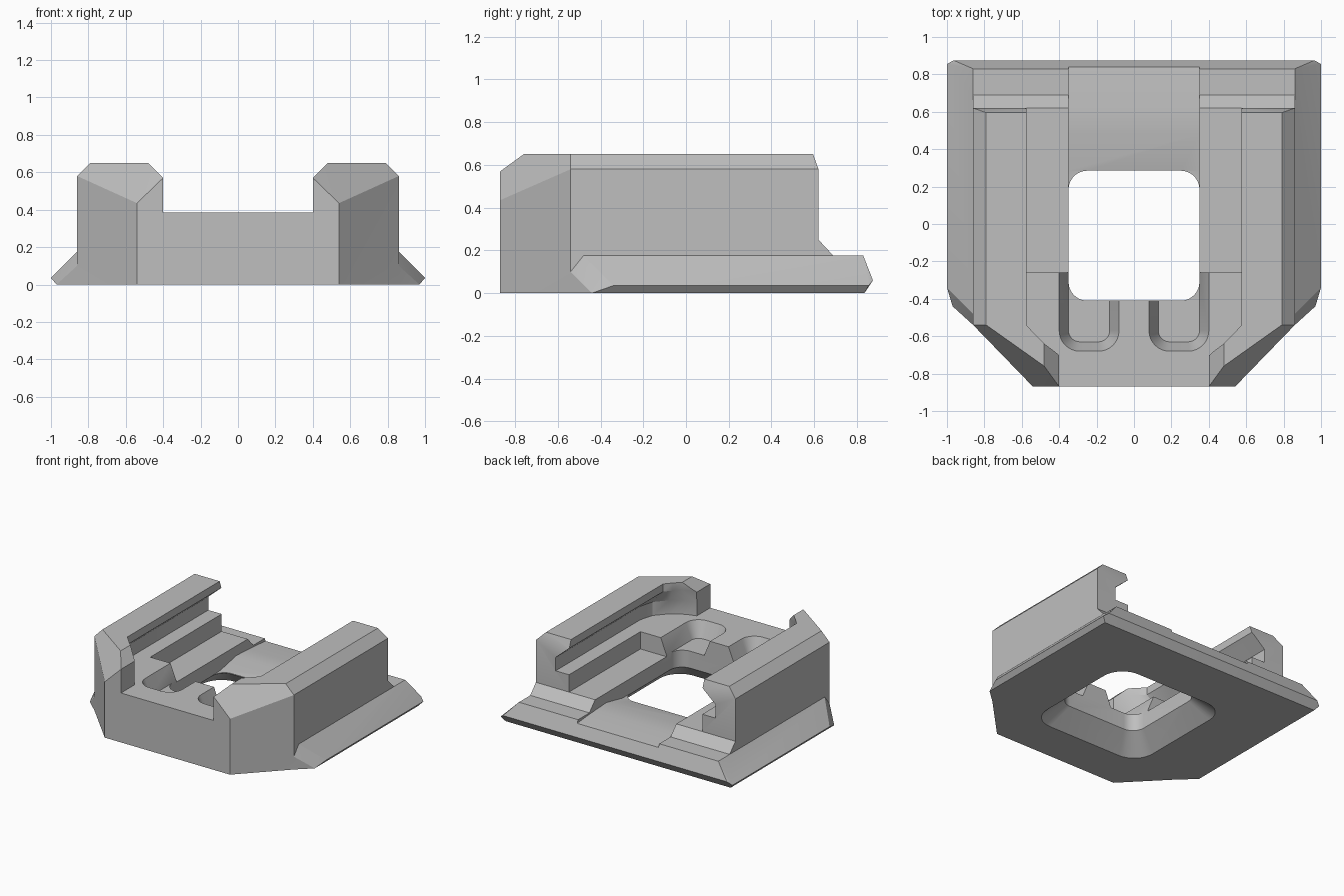
import bpy, bmesh, math

if "Cube" in bpy.data.objects:
    bpy.data.objects.remove(bpy.data.objects["Cube"])

grey = bpy.data.materials.new("plain_grey")
grey.use_nodes = True
tone = (0.52, 0.52, 0.52, 1)
grey.diffuse_color = tone
grey.node_tree.nodes["Principled BSDF"].inputs["Base Color"].default_value = tone


def finish(name, bm):
    bmesh.ops.recalc_face_normals(bm, faces=bm.faces[:])
    mesh = bpy.data.meshes.new(name)
    bm.to_mesh(mesh)
    bm.free()
    mesh.materials.append(grey)
    ob = bpy.data.objects.new(name, mesh)
    bpy.context.collection.objects.link(ob)
    return ob


def hull(name, points):
    """Convex solid around points mirrored in x."""
    bm = bmesh.new()
    for x, y, z in points:
        for s in (1, -1):
            bm.verts.new((s * x, y, z))
    bmesh.ops.convex_hull(bm, input=bm.verts[:])
    bmesh.ops.dissolve_limit(bm, angle_limit=0.01, verts=bm.verts[:], edges=bm.edges[:])
    return finish(name, bm)


def loft(name, loops):
    """Closed solid through matching loops of 3D points."""
    bm = bmesh.new()
    rings = [[bm.verts.new(p) for p in loop] for loop in loops]
    n = len(rings[0])
    for a, b in zip(rings, rings[1:]):
        for i in range(n):
            j = (i + 1) % n
            bm.faces.new((a[i], a[j], b[j], b[i]))
    bm.faces.new(rings[0])
    bm.faces.new(rings[-1])
    return finish(name, bm)


def rounded(x0, x1, y0, y1, r, z, seg=8):
    pts = []
    corners = [(x1 - r, y1 - r), (x0 + r, y1 - r), (x0 + r, y0 + r), (x1 - r, y0 + r)]
    for k, (cx, cy) in enumerate(corners):
        for i in range(seg + 1):
            a = math.pi / 2 * (k + i / seg)
            pts.append((cx + r * math.cos(a), cy + r * math.sin(a), z))
    return pts


def mirrored(half, z):
    return [(x, y, z) for x, y in half] + [(-x, y, z) for x, y in reversed(half)]


def combine(target, other, operation):
    other.hide_render = True
    mod = target.modifiers.new(operation, 'BOOLEAN')
    mod.operation = operation
    mod.solver = 'EXACT'
    mod.object = other
    bpy.context.view_layer.objects.active = target
    bpy.ops.object.modifier_apply(modifier=mod.name)
    bpy.data.objects.remove(other)


# Main block with chamfered top and angled front corners
body = hull("shoe_mount", [
    (0.54, -0.87, 0), (0.86, -0.54, 0), (0.86, 0.62, 0),
    (0.54, -0.87, 0.435), (0.40, -0.87, 0.57), (0.48, -0.76, 0.65),
    (0.86, -0.54, 0.58), (0.79, -0.54, 0.65),
    (0.79, 0.595, 0.65), (0.86, 0.62, 0.58)])

# Bevelled base flange
flange = hull("flange", [
    (0.86, -0.54, 0), (0.86, -0.54, 0.10), (0.97, -0.44, 0),
    (1, -0.34, 0.035), (0.86, -0.48, 0.175), (0.86, 0.83, 0.175),
    (1, 0.855, 0.035), (0.965, 0.875, 0.06), (0.97, 0.835, 0)])
combine(body, flange, 'UNION')

# Rear ramp down to the flange
ramp = hull("rear_ramp", [
    (0.86, 0.5, 0.1), (0.86, 0.5, 0.25), (0.86, 0.62, 0.25),
    (0.86, 0.69, 0.175), (0.86, 0.69, 0.1)])
combine(body, ramp, 'UNION')

# Undercut slot between the rails
wide = [(0.69, 1), (0.69, -0.42), (0.66, -0.53), (0.58, -0.62),
        (0.48, -0.68), (0.40, -0.705), (0.40, -1)]
narrow = [(0.575, 1), (0.575, -0.50), (0.575, -0.54), (0.53, -0.59),
          (0.48, -0.64), (0.40, -0.70), (0.40, -1)]
slot = loft("slot_cutter", [mirrored(wide, 0.385), mirrored(wide, 0.49),
                            mirrored(narrow, 0.59), mirrored(narrow, 0.8)])
combine(body, slot, 'DIFFERENCE')

# Chamfer on the inner edges of the front posts
mouth = hull("mouth_cutter", [(x, y, z) for y in (-1, -0.6)
                              for x, z in ((0.39, 0.56), (0.50, 0.67))])
combine(body, mouth, 'DIFFERENCE')

# Lower platform behind the front floor
platform = hull("platform_cutter", [(0.575, y, z) for y in (-0.26, 1) for z in (0.25, 0.8)])
combine(body, platform, 'DIFFERENCE')

# Shallow centre channel running out at the back
profile = [(0.1, 0.13), (0.285, 0.135), (0.48, 0.175), (0.62, 0.168),
           (0.74, 0.16), (0.84, 0.15), (1, 0.13), (1, 0.5), (0.1, 0.5)]
channel = loft("channel_cutter", [[(x, y, z) for y, z in profile] for x in (-0.35, 0.35)])
combine(body, channel, 'DIFFERENCE')

# Sloped contact grooves in the front floor
for s in (1, -1):
    xs = [sorted((s * a, s * b)) for a, b in ((0.13, 0.35), (0.08, 0.40))]
    groove = loft("groove_cutter", [
        rounded(*xs[0], -0.63, -0.1, 0.06, 0.262),
        rounded(*xs[1], -0.68, -0.1, 0.11, 0.385),
        rounded(*xs[1], -0.68, -0.1, 0.11, 0.5)])
    combine(body, groove, 'DIFFERENCE')

# Central opening, flared underneath
opening = loft("opening_cutter", [
    rounded(-0.51, 0.51, -0.57, 0.445, 0.18, -0.02),
    rounded(-0.35, 0.35, -0.41, 0.285, 0.10, 0.13),
    rounded(-0.35, 0.35, -0.41, 0.285, 0.10, 0.8)])
combine(body, opening, 'DIFFERENCE')

# Smooth the rounded walls, keep edges crisp
bpy.ops.object.select_all(action='DESELECT')
body.select_set(True)
bpy.context.view_layer.objects.active = body
bpy.ops.object.shade_smooth_by_angle(angle=math.radians(25))
